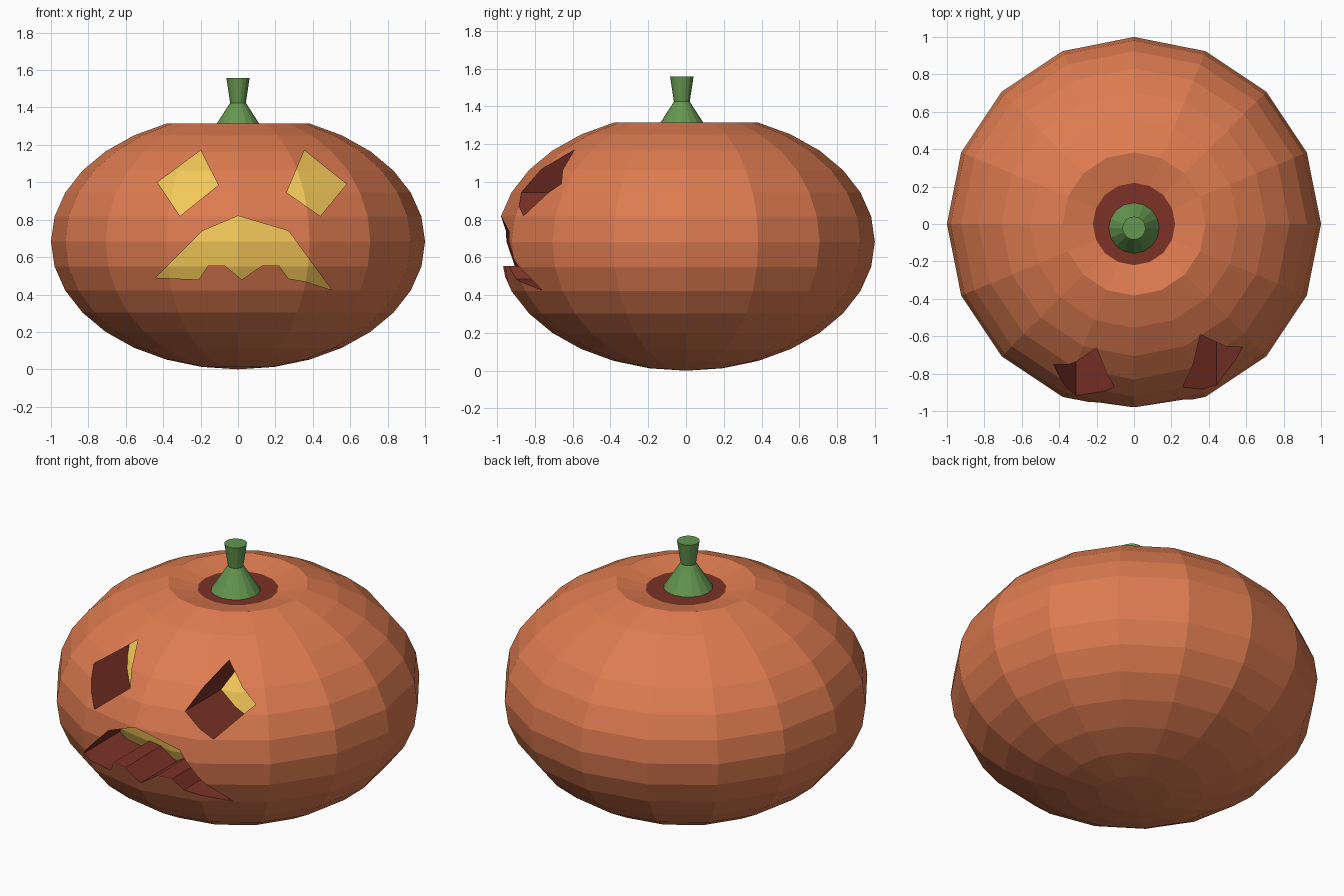
import bpy, bmesh, math

if "Cube" in bpy.data.objects:
    bpy.data.objects.remove(bpy.data.objects["Cube"])

def material(name, rgb):
    m = bpy.data.materials.new(name)
    m.diffuse_color = (*rgb, 1)
    m.use_nodes = True
    m.node_tree.nodes["Principled BSDF"].inputs["Base Color"].default_value = m.diffuse_color
    return m

SKIN, FLESH, GLOW, GREEN = range(4)
MATS = [material("skin", (0.73, 0.20, 0.08)), material("flesh", (0.20, 0.032, 0.02)),
        material("glow", (0.90, 0.58, 0.10)), material("stem_green", (0.13, 0.31, 0.08))]

def finish(name, bm, slot):
    bmesh.ops.recalc_face_normals(bm, faces=bm.faces)
    for f in bm.faces:
        f.material_index = slot
    me = bpy.data.meshes.new(name)
    bm.to_mesh(me)
    bm.free()
    for m in MATS:
        me.materials.append(m)
    ob = bpy.data.objects.new(name, me)
    bpy.context.collection.objects.link(ob)
    return ob

def lathe(name, profile, slot, sides=16, y=0.0):
    """Revolve (radius, z) points around z and cap both ends."""
    bm = bmesh.new()
    rings = []
    for r, z in profile:
        rings.append([bm.verts.new((r * math.cos(i * math.tau / sides),
                                    y + r * math.sin(i * math.tau / sides), z))
                      for i in range(sides)])
    for a, b in zip(rings, rings[1:]):
        for i in range(sides):
            j = (i + 1) % sides
            bm.faces.new((a[i], a[j], b[j], b[i]))
    bm.faces.new(rings[0][::-1])
    bm.faces.new(rings[-1])
    bmesh.ops.poke(bm, faces=[f for f in bm.faces if len(f.verts) > 4 and f.calc_center_median().z < 0.1])
    for v in bm.verts:
        if math.hypot(v.co.x, v.co.y) < 1e-4 and v.co.z < 0.1:
            v.co.z = 0.0
    return finish(name, bm, slot)

def cut(ob, cutter):
    """Subtract cutter and bake the result."""
    mod = ob.modifiers.new("cut", 'BOOLEAN')
    mod.operation = 'DIFFERENCE'
    mod.solver = 'EXACT'
    mod.object = cutter
    bpy.context.view_layer.update()
    dg = bpy.context.evaluated_depsgraph_get()
    me = bpy.data.meshes.new_from_object(ob.evaluated_get(dg))
    ob.modifiers.clear()
    ob.data = me
    bpy.data.objects.remove(cutter)

# pumpkin body: squashed 16-sided sphere with a dented top
ZC, H = 0.683, 0.683
profile = [(math.sin(k * math.pi / 16), ZC - H * math.cos(k * math.pi / 16)) for k in range(1, 15)]
profile.append((0.22, 1.28))
body = lathe("pumpkin_body", profile, SKIN)

# dark scar under the stem
for f in body.data.polygons:
    if len(f.vertices) > 4:
        f.material_index = FLESH

# carved face outlines in x, z
SHAPES = [
    [(-0.20, 1.17), (-0.43, 1.00), (-0.31, 0.82), (-0.105, 0.985)],
    [(0.355, 1.17), (0.58, 0.99), (0.44, 0.82), (0.26, 0.945)],
    [(-0.44, 0.49), (-0.19, 0.74), (0, 0.82), (0.27, 0.74), (0.50, 0.425),
     (0.36, 0.47), (0.27, 0.485), (0.22, 0.555), (0.13, 0.555), (0.02, 0.48),
     (-0.07, 0.555), (-0.16, 0.555), (-0.21, 0.48)],
]
bm = bmesh.new()
for pts in SHAPES:
    face = bm.faces.new([bm.verts.new((x, -1.3, z)) for x, z in pts])
    ext = bmesh.ops.extrude_face_region(bm, geom=[face], use_keep_orig=True)
    for v in ext["geom"]:
        if isinstance(v, bmesh.types.BMVert):
            v.co.y = 0.0
carving = finish("face_cutter", bm, FLESH)
carving.hide_render = True

# glowing pocket floors follow the skin, set back into the body
floor = lathe("floor_cutter", profile, GLOW, y=0.34)
floor.hide_render = True
cut(carving, floor)
cut(body, carving)

# stem
lathe("stem", [(0.135, 1.28), (0.042, 1.425), (0.062, 1.557)], GREEN, y=-0.022)
